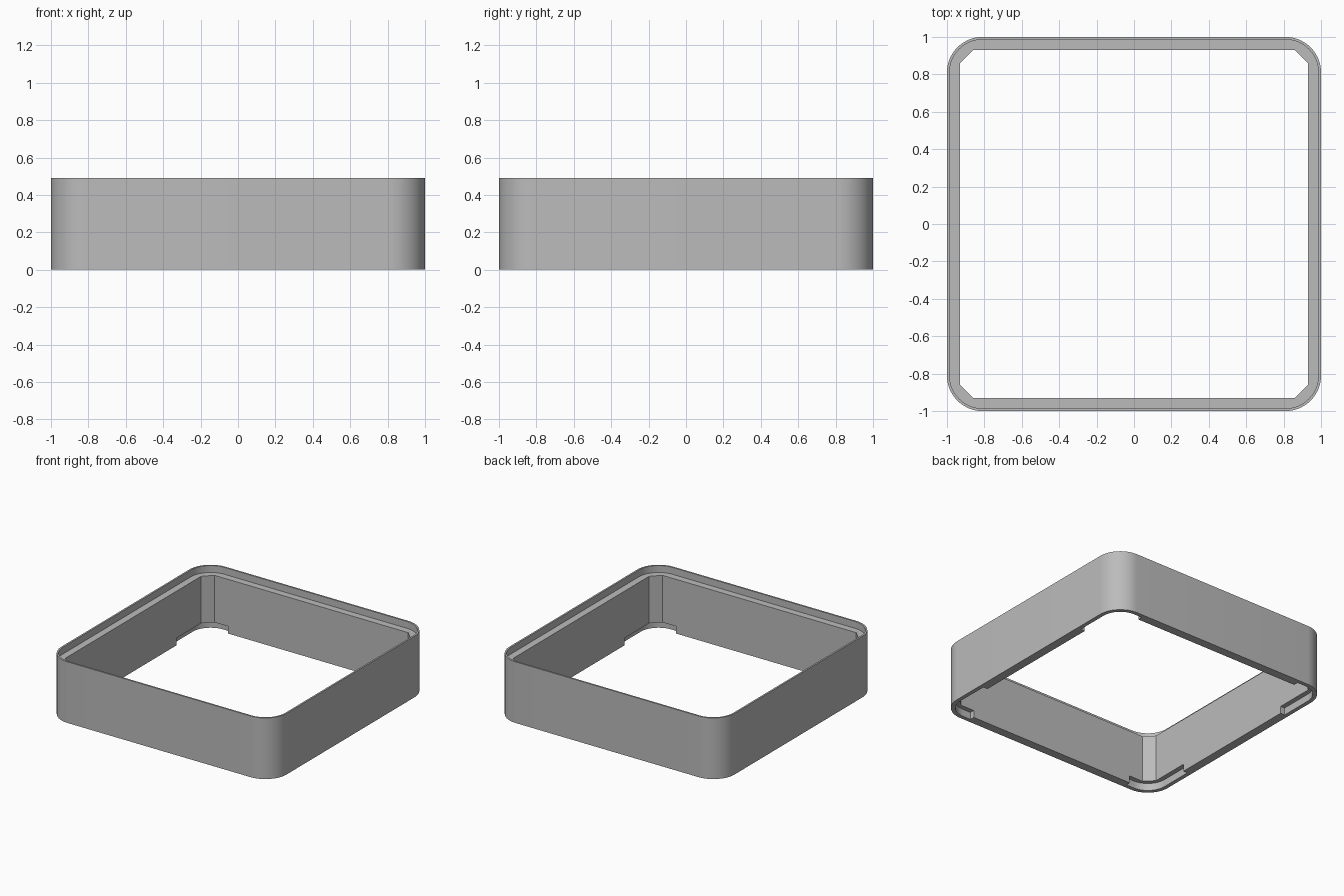
import bpy
import bmesh
from math import sin, cos, pi, radians

cube = bpy.data.objects.get("Cube")
if cube:
    bpy.data.objects.remove(cube, do_unlink=True)

HEIGHT = 0.49
GREY = (0.5, 0.5, 0.5, 1.0)

grey = bpy.data.materials.new("plain grey")
grey.use_nodes = True
grey.diffuse_color = GREY
grey.node_tree.nodes["Principled BSDF"].inputs["Base Color"].default_value = GREY


def corner_arc(half, radius, turn, steps=16):
    """Points of one rounded corner, starting at the angle turn."""
    c = half - radius
    sx, sy = (1 if cos(turn + pi / 4) > 0 else -1), (1 if sin(turn + pi / 4) > 0 else -1)
    angles = [turn + pi / 2 * i / steps for i in range(steps + 1)]
    return [(sx * c + radius * cos(a), sy * c + radius * sin(a)) for a in angles]


def rounded_square(half, radius):
    return [p for k in range(4) for p in corner_arc(half, radius, k * pi / 2)]


def prism(name, outline, bottom, top):
    """Solid made by raising a flat outline."""
    bm = bmesh.new()
    face = bm.faces.new([bm.verts.new((x, y, bottom)) for x, y in outline])
    raised = bmesh.ops.extrude_face_region(bm, geom=[face])["geom"]
    for v in raised:
        if isinstance(v, bmesh.types.BMVert):
            v.co.z = top
    bmesh.ops.recalc_face_normals(bm, faces=bm.faces)
    mesh = bpy.data.meshes.new(name)
    bm.to_mesh(mesh)
    bm.free()
    mesh.materials.append(grey)
    obj = bpy.data.objects.new(name, mesh)
    bpy.context.collection.objects.link(obj)
    return obj


def cut(body, cutter):
    cutter.hide_render = True
    mod = body.modifiers.new("cut", 'BOOLEAN')
    mod.operation = 'DIFFERENCE'
    mod.solver = 'EXACT'
    mod.object = cutter
    bpy.context.view_layer.objects.active = body
    bpy.ops.object.modifier_apply(modifier=mod.name)
    bpy.data.objects.remove(cutter, do_unlink=True)


# Outer wall
frame = prism("square_frame", rounded_square(1.0, 0.19), 0, HEIGHT)

# Opening with chamfered corners
cut(frame, prism("opening_cutter", [p for k in range(4) for p in
    corner_arc(0.93, 0.07, k * pi / 2, steps=1)], -0.1, HEIGHT + 0.1))

# Recess that leaves a thin lip around the top
cut(frame, prism("lip_cutter", rounded_square(0.986, 0.176), HEIGHT - 0.055, HEIGHT + 0.1))

# Pockets inside the bottom corners, longer along the sides
arc = corner_arc(0.968, 0.158, 0)
pocket = [(0.74, 0.55), (0.968, 0.55)] + arc + [(0.74, 0.968)]
for sx in (1, -1):
    for sy in (1, -1):
        outline = [(sx * x, sy * y) for x, y in pocket]
        cut(frame, prism("pocket_cutter", outline, -0.1, 0.058))

# Smooth round corners, sharp edges
bpy.ops.object.select_all(action='DESELECT')
frame.select_set(True)
bpy.context.view_layer.objects.active = frame
bpy.ops.object.shade_smooth_by_angle(angle=radians(30))
